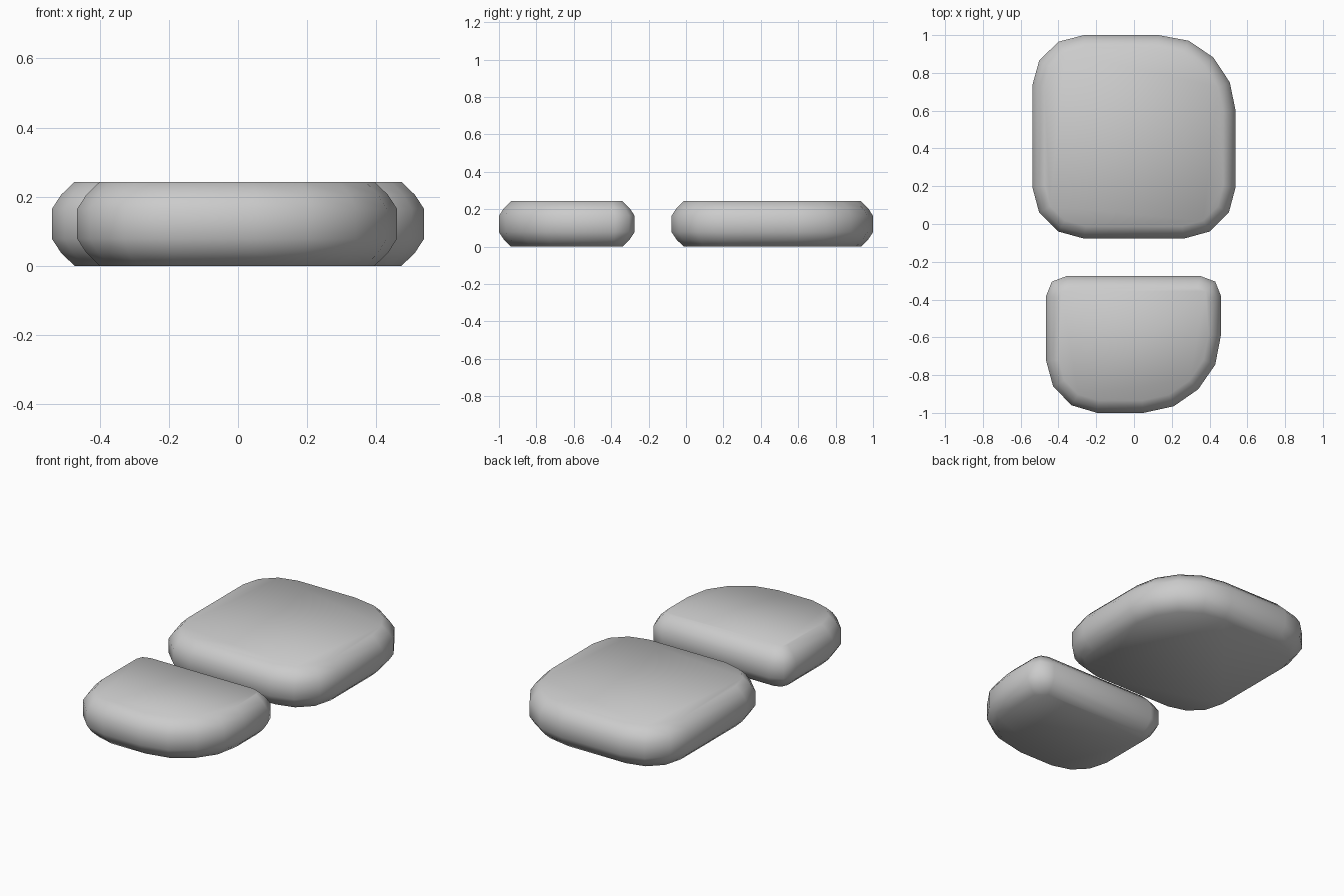
import bpy, bmesh
from mathutils import Vector

if "Cube" in bpy.data.objects:
    bpy.data.objects.remove(bpy.data.objects["Cube"])

# Rounded edge profile: (height, inset from the outline)
PROFILE = [(0.0, 0.065), (0.038, 0.026), (0.078, 0.0),
           (0.165, 0.0), (0.205, 0.026), (0.243, 0.065)]


def inset(points, d):
    """Offset a clockwise outline inward by d with mitred corners."""
    result = []
    n = len(points)
    for i in range(n):
        a, b, c = (Vector(points[(i + k) % n]) for k in (-1, 0, 1))
        e1, e2 = (b - a).normalized(), (c - b).normalized()
        n1, n2 = Vector((e1.y, -e1.x)), Vector((e2.y, -e2.x))
        result.append(b + (n1 + n2) * d / (1 + n1.dot(n2)))
    return result


def make_pad(name, outline):
    bm = bmesh.new()
    rings = [[bm.verts.new((p.x, p.y, z)) for p in inset(outline, d)]
             for z, d in PROFILE]
    n = len(outline)
    for low, high in zip(rings, rings[1:]):
        for i in range(n):
            j = (i + 1) % n
            bm.faces.new((low[i], low[j], high[j], high[i]))
    bm.faces.new(rings[0])
    bm.faces.new(rings[-1])
    bmesh.ops.recalc_face_normals(bm, faces=bm.faces)
    for f in bm.faces:
        f.smooth = True
    mesh = bpy.data.meshes.new(name)
    bm.to_mesh(mesh)
    bm.free()
    obj = bpy.data.objects.new(name, mesh)
    bpy.context.collection.objects.link(obj)


# Large rear pad (sole)
make_pad("sole_pad", [
    (-0.265, 1.0), (0.13, 1.0), (0.29, 0.97), (0.42, 0.882), (0.507, 0.75),
    (0.538, 0.60), (0.538, 0.195), (0.502, 0.06), (0.40, -0.04),
    (0.265, -0.077), (-0.265, -0.077), (-0.40, -0.04), (-0.502, 0.06),
    (-0.538, 0.195), (-0.538, 0.735), (-0.502, 0.865), (-0.40, 0.965)])

# Small front pad (heel)
make_pad("heel_pad", [
    (-0.355, -0.275), (0.35, -0.275), (0.43, -0.305), (0.46, -0.38),
    (0.46, -0.59), (0.43, -0.745), (0.34, -0.875), (0.21, -0.965),
    (0.05, -1.0), (-0.195, -1.0), (-0.33, -0.96), (-0.428, -0.86),
    (-0.465, -0.725), (-0.465, -0.38), (-0.435, -0.305)])
